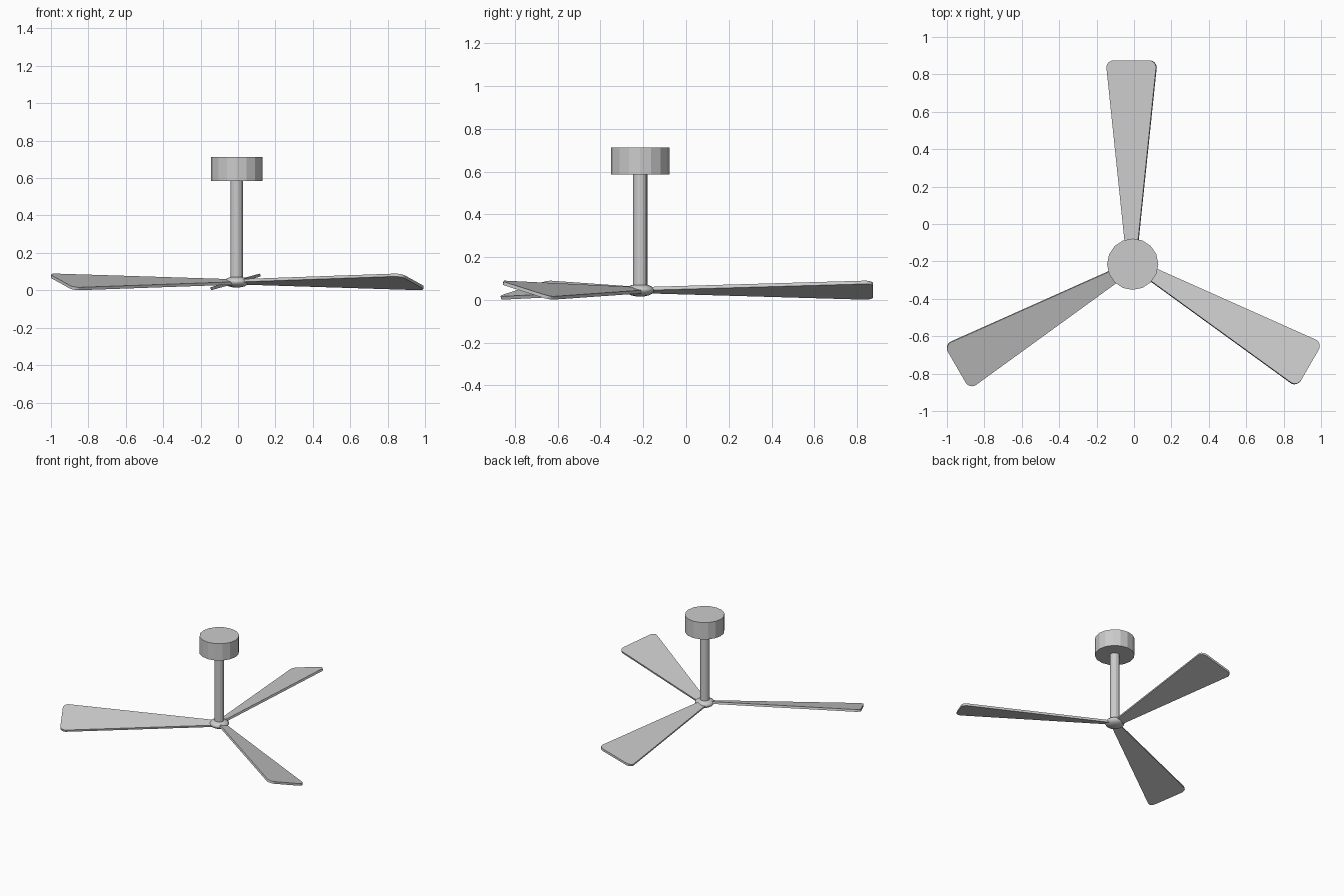
import bpy, bmesh, math
from mathutils import Matrix, Vector

if "Cube" in bpy.data.objects:
    bpy.data.objects.remove(bpy.data.objects["Cube"])

CX, CY = -0.007, -0.215      # fan axis
BLADE_Z = 0.045


def finish(name, bm):
    bmesh.ops.recalc_face_normals(bm, faces=bm.faces)
    me = bpy.data.meshes.new(name)
    bm.to_mesh(me)
    bm.free()
    ob = bpy.data.objects.new(name, me)
    bpy.context.collection.objects.link(ob)
    return ob


def lathe(name, profile, sides):
    """Closed solid turned around the fan axis from (radius, z) points."""
    bm = bmesh.new()
    rings = []
    for r, z in profile:
        rings.append([bm.verts.new((CX + r * math.cos(2 * math.pi * i / sides),
                                    CY + r * math.sin(2 * math.pi * i / sides), z))
                      for i in range(sides)])
    for a, b in zip(rings, rings[1:]):
        for i in range(sides):
            j = (i + 1) % sides
            bm.faces.new((a[i], a[j], b[j], b[i]))
    bm.faces.new(rings[0][::-1])
    bm.faces.new(rings[-1])
    return finish(name, bm)


def blade(name, angle):
    """Tapered, pitched blade with rounded tip corners, built along +y."""
    tip, root_w, tip_w, rad, thick = 1.09, 0.027, 0.138, 0.04, 0.016
    right = [(root_w, 0.03)]
    for k in range(5):
        t = math.radians(84 * k / 4 + 6)
        right.append((tip_w - rad + rad * math.cos(t), tip - rad + rad * math.sin(t)))
    outline = right + [(-x, y) for x, y in reversed(right)]
    bm = bmesh.new()
    face = bm.faces.new([bm.verts.new((x, y, -thick / 2)) for x, y in outline])
    ext = bmesh.ops.extrude_face_region(bm, geom=[face])
    top = [v for v in ext["geom"] if isinstance(v, bmesh.types.BMVert)]
    bmesh.ops.translate(bm, verts=top, vec=(0, 0, thick))
    place = (Matrix.Translation((CX, CY, BLADE_Z))
             @ Matrix.Rotation(angle, 4, 'Z')
             @ Matrix.Translation((-0.006, 0, 0))
             @ Matrix.Rotation(math.radians(-15.5), 4, 'Y'))
    bmesh.ops.transform(bm, matrix=place, verts=bm.verts)
    return finish(name, bm)


# Ceiling canopy and down rod
lathe("ceiling_canopy", [(0.137, 0.585), (0.137, 0.713)], 16)
lathe("down_rod", [(0.034, 0.05), (0.034, 0.59)], 16)

# Flattened hub with domed underside
hub = lathe("hub", [(0.02, 0.016), (0.042, 0.021), (0.058, 0.030), (0.067, 0.042),
                    (0.067, 0.050), (0.058, 0.060), (0.042, 0.068), (0.034, 0.070)], 16)
for p in hub.data.polygons:
    p.use_smooth = True

# Three blades
for i in range(3):
    blade(f"blade_{i + 1}", i * 2 * math.pi / 3)
